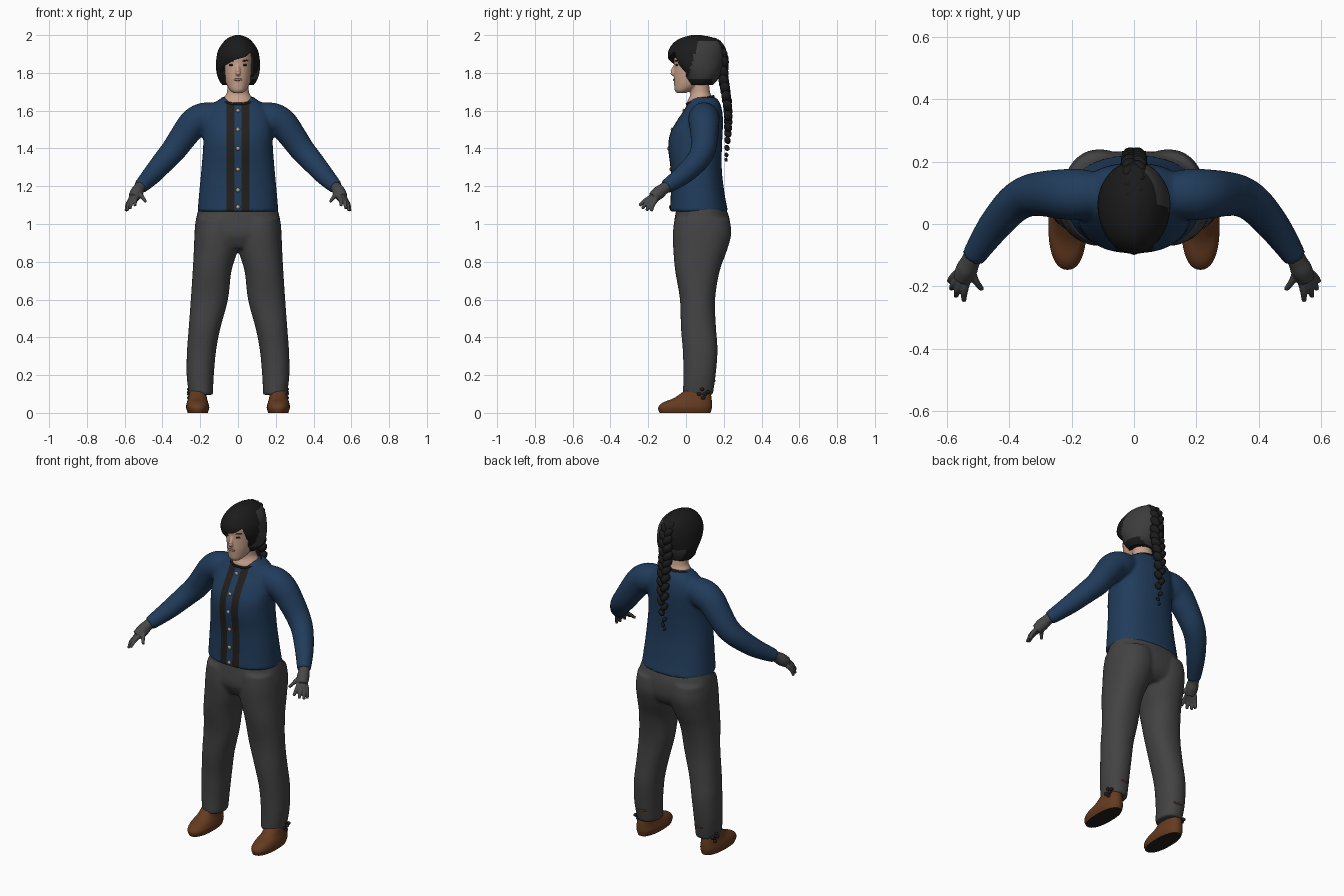
import bpy, bmesh, math
from mathutils import Vector, Matrix, Euler
from mathutils.bvhtree import BVHTree

cube = bpy.data.objects.get("Cube")
if cube:
    bpy.data.objects.remove(cube)


def material(name, rgb):
    m = bpy.data.materials.new(name)
    m.use_nodes = True
    m.diffuse_color = (*rgb, 1)
    m.node_tree.nodes["Principled BSDF"].inputs["Base Color"].default_value = (*rgb, 1)
    return m


BLUE = material("navy knit", (.015, .045, .105))
TRIM = material("black trim", (.016, .014, .013))
GREY = material("charcoal cloth", (.056, .056, .056))
GLOVE = material("grey glove", (.065, .065, .065))
HAIR = material("black hair", (.011, .011, .011))
SHEEN = material("grey hair", (.045, .045, .045))
SKIN = material("skin", (.58, .36, .26))
BROWN = material("brown leather", (.13, .043, .014))
LIP = material("lips", (.36, .16, .12))
BUTTON = material("button beige", (.5, .38, .28))


def spline(rows, n=4):
    """Catmull-Rom refinement of tuples."""
    out = []
    for i in range(len(rows) - 1):
        a, b, c, d = rows[max(i - 1, 0)], rows[i], rows[i + 1], rows[min(i + 2, len(rows) - 1)]
        for k in range(n):
            t = k / n
            out.append(tuple(q + .5 * t * (r - p + t * (2 * p - 5 * q + 4 * r - s + t * (3 * (q - r) + s - p)))
                             for p, q, r, s in zip(a, b, c, d)))
    return out + [rows[-1]]


def skin_rings(bm, rings):
    loops = [[bm.verts.new(p) for p in ring] for ring in rings]
    n = len(loops[0])
    faces = [bm.faces.new((a[i], a[(i + 1) % n], b[(i + 1) % n], b[i]))
             for a, b in zip(loops, loops[1:]) for i in range(n)]
    faces += [bm.faces.new(loops[0][::-1]), bm.faces.new(loops[-1])]
    bmesh.ops.recalc_face_normals(bm, faces=faces)


def loft(bm, rows, power=2.0, side=1, n=40):
    """Stack of rounded sections, each row is z, x min, x max, y min, y max."""
    rings = []
    for z, x0, x1, y0, y1 in spline(rows):
        ring = []
        for i in range(n):
            a = math.tau * i / n
            c, s = (math.copysign(abs(v) ** (2 / power), v) for v in (math.cos(a), math.sin(a)))
            ring.append((side * ((x0 + x1) / 2 + c * (x1 - x0) / 2), (y0 + y1) / 2 + s * (y1 - y0) / 2, z))
        rings.append(ring)
    skin_rings(bm, rings)


def tube(bm, points, side=1, n=16):
    """Round limb through x, y, z, radius points."""
    pts = spline(points)
    pos = [Vector((side * p[0], p[1], p[2])) for p in pts]
    rings = []
    for i, p in enumerate(pos):
        q = (pos[min(i + 1, len(pos) - 1)] - pos[max(i - 1, 0)]).to_track_quat('Z', 'Y')
        rings.append([p + q @ Vector((math.cos(math.tau * k / n), math.sin(math.tau * k / n), 0)) * pts[i][3]
                      for k in range(n)])
    skin_rings(bm, rings)


def blob(bm, loc, size, rot=(0, 0, 0), index=0):
    m = Matrix.LocRotScale(Vector(loc), Euler(rot), Vector(size))
    verts = bmesh.ops.create_icosphere(bm, subdivisions=2, radius=1, matrix=m)["verts"]
    for f in {f for v in verts for f in v.link_faces}:
        f.material_index = index


def bake(obj):
    bpy.context.view_layer.update()
    dg = bpy.context.evaluated_depsgraph_get()
    me = bpy.data.meshes.new_from_object(obj.evaluated_get(dg))
    obj.modifiers.clear()
    obj.data = me


def paint(obj, mats, rule=None):
    obj.data.materials.clear()
    for m in mats:
        obj.data.materials.append(m)
    if rule:
        for p in obj.data.polygons:
            p.material_index = rule(p.center, p.normal)
    obj.data.shade_smooth()
    obj.data.set_sharp_from_angle(angle=math.radians(45))


def make(name, bm, mats, rule=None, voxel=0, smooth=4):
    me = bpy.data.meshes.new(name)
    bm.to_mesh(me)
    bm.free()
    obj = bpy.data.objects.new(name, me)
    bpy.context.collection.objects.link(obj)
    if voxel:
        r = obj.modifiers.new("blend", 'REMESH')
        r.mode, r.voxel_size = 'VOXEL', voxel
        s = obj.modifiers.new("soften", 'SMOOTH')
        s.iterations = smooth
        bake(obj)
    paint(obj, mats, rule)
    return obj


def front_of(obj):
    """Returns a function giving the front surface point at x, z."""
    bpy.context.view_layer.update()
    tree = BVHTree.FromObject(obj, bpy.context.evaluated_depsgraph_get())
    return lambda x, z: tree.ray_cast(Vector((x, -1, z)), Vector((0, 1, 0)))[0] or Vector((x, -.06, z))


def sym(rows):
    return [(z, -w, w, y0, y1) for z, w, y0, y1 in rows]


# Cardigan: torso and sleeves blended together
bm = bmesh.new()
loft(bm, sym([(1.065, .214, -.086, .223), (1.15, .207, -.081, .206), (1.28, .195, -.081, .19),
              (1.4, .185, -.094, .19), (1.48, .184, -.084, .194), (1.55, .18, -.046, .196),
              (1.6, .165, -.012, .191), (1.645, .12, .012, .178), (1.672, .08, .035, .155)]), power=2.3)
for s in (1, -1):
    tube(bm, [(.11, .095, 1.575, .07), (.18, .095, 1.56, .083), (.235, .096, 1.532, .08),
              (.29, .097, 1.462, .073), (.34, .09, 1.392, .067), (.39, .06, 1.335, .061),
              (.455, -.015, 1.26, .052), (.518, -.108, 1.195, .038)], s, 24)
cardigan = make("cardigan", bm, [BLUE], voxel=.009, smooth=6)

# Dark button bands cut into the front
bm = bmesh.new()
bm.from_mesh(cardigan.data)
for x in (-.062, -.019, .019, .062):
    bmesh.ops.bisect_plane(bm, geom=bm.verts[:] + bm.edges[:] + bm.faces[:], plane_co=(x, 0, 0), plane_no=(1, 0, 0))
bm.to_mesh(cardigan.data)
bm.free()
paint(cardigan, [BLUE, TRIM], lambda c, n: int(.019 < abs(c.x) < .062 and c.y < .05 and n.y < -.1))

bm = bmesh.new()
surface = front_of(cardigan)
for z in (1.09, 1.18, 1.29, 1.4, 1.5, 1.6):
    blob(bm, surface(0, z), (.011, .006, .011))
make("buttons", bm, [BUTTON])

bm = bmesh.new()
ring = [(.088 * math.cos(a), .075 + .07 * math.sin(a), 1.656 + .02 * math.sin(a), .007)
        for a in (math.tau * i / 16 for i in range(17))]
tube(bm, ring, n=8)
make("collar_trim", bm, [TRIM])

# Trousers
bm = bmesh.new()
loft(bm, sym([(.87, .1, -.03, .18), (.9, .2, -.05, .215), (.95, .229, -.068, .234),
              (1.03, .222, -.06, .23), (1.11, .2, -.045, .2)]), power=2.3)
for s in (1, -1):
    loft(bm, [(.095, .133, .259, -.017, .142), (.2, .128, .272, -.014, .157), (.33, .116, .27, -.017, .167),
              (.45, .093, .261, -.027, .159), (.6, .053, .25, -.032, .154), (.75, .035, .24, -.057, .178),
              (.86, .002, .234, -.067, .217), (.95, -.01, .23, -.07, .24), (1.03, .0, .22, -.06, .23)], 2.2, s)
make("trousers", bm, [GREY], voxel=.009, smooth=5)

for s, label in ((1, "left"), (-1, "right")):
    # Shoe with dark sole
    bm = bmesh.new()
    loft(bm, [(0, .16, .266, -.14, .13), (.028, .152, .275, -.147, .137), (.055, .158, .271, -.122, .137),
              (.08, .165, .263, -.06, .135), (.125, .168, .255, .0, .128)], 2.3, s)
    make(label + "_shoe", bm, [BROWN, TRIM], lambda c, n: int(n.z < -.6))

    # Ankle lace and leather tab
    bm = bmesh.new()
    for y, z in ((.07, .1), (.085, .125), (.1, .1), (.09, .08), (.115, .11)):
        blob(bm, (s * .258, y, z), (.012, .012, .01))
    make(label + "_lace", bm, [TRIM])
    bm = bmesh.new()
    blob(bm, (s * .19, .149, .17), (.03, .007, .006))
    make(label + "_leg_tab", bm, [BROWN])

    # Glove: palm, four fingers and thumb
    bm = bmesh.new()
    tube(bm, [(.51, -.09, 1.205, .031), (.525, -.12, 1.185, .031), (.537, -.145, 1.165, .035),
              (.552, -.175, 1.14, .03)], s)
    for base, tip in (((.535, -.175, 1.145), (.546, -.247, 1.097)), ((.55, -.18, 1.138), (.572, -.232, 1.08)),
                      ((.562, -.172, 1.132), (.587, -.208, 1.07)), ((.568, -.158, 1.13), (.593, -.183, 1.068)),
                      ((.525, -.14, 1.17), (.488, -.21, 1.118))):
        b, t = Vector(base), Vector(tip)
        m = b.lerp(t, .5) + Vector((.004, -.004, .004))
        tube(bm, [(*b, .014), (*m, .012), (*t, .008)], s, 10)
    make(label + "_glove", bm, [GLOVE], voxel=.004, smooth=2)

# Head, nose and neck
bm = bmesh.new()
loft(bm, sym([(1.694, .026, -.05, .0), (1.71, .044, -.06, .04), (1.74, .061, -.063, .1), (1.78, .072, -.065, .14),
              (1.84, .077, -.062, .15), (1.9, .075, -.062, .15), (1.95, .05, -.03, .12)]))
loft(bm, sym([(1.6, .088, .008, .15), (1.645, .084, .006, .147), (1.675, .07, .02, .135),
              (1.7, .058, .023, .127), (1.76, .055, .02, .12)]))
tube(bm, [(0, -.054, 1.85, .007), (0, -.064, 1.825, .01), (0, -.072, 1.802, .013), (0, -.058, 1.792, .011)])
head = make("head", bm, [SKIN], voxel=.005, smooth=3)
surface = front_of(head)

bm = bmesh.new()
for s in (1, -1):
    blob(bm, surface(s * .036, 1.842), (.014, .004, .006), (0, 0, s * .4))
    blob(bm, surface(s * .037, 1.865), (.021, .004, .004), (0, -s * .12, s * .4))
make("eyes_and_brows", bm, [HAIR])
bm = bmesh.new()
blob(bm, surface(0, 1.764), (.024, .005, .007))
make("mouth", bm, [LIP])

# Hair with a swept fringe opening
bm = bmesh.new()
loft(bm, sym([(1.735, .082, .012, .14), (1.76, .1, -.008, .165), (1.8, .113, -.035, .186), (1.84, .117, -.075, .198),
              (1.88, .114, -.095, .202), (1.92, .105, -.092, .2), (1.96, .08, -.065, .188),
              (1.985, .052, -.025, .15), (2.0, .015, .03, .08)]), n=64)
hair = make("hair", bm, [HAIR])
bm = bmesh.new()
outline = [(-.088, 1.6), (-.082, 1.8), (-.074, 1.835), (-.02, 1.868), (.04, 1.885), (.07, 1.912), (.082, 1.87),
           (.086, 1.6)]
skin_rings(bm, [[(x, y, z) for x, z in outline] for y in (-.3, .0)])
cutter = make("fringe_cutter", bm, [HAIR])
cutter.hide_render = True
cut = hair.modifiers.new("fringe", 'BOOLEAN')
cut.operation, cut.object = 'DIFFERENCE', cutter
bake(hair)
bpy.data.objects.remove(cutter)
paint(hair, [HAIR, SHEEN], lambda c, n: int(
    (c.x > .035 and c.y > .03 + (c.z - 1.85) * .3 and 1.77 < c.z < 1.965) or (c.y > .14 and c.z < 1.82)))

# Plait: crossing lobes down the back, tapering to a tail
bm = bmesh.new()
path = spline([(0, .1, 1.975, .024), (0, .168, 1.95, .03), (0, .198, 1.88, .034), (0, .197, 1.78, .035),
               (0, .21, 1.7, .034), (0, .222, 1.6, .031), (0, .222, 1.48, .025), (0, .212, 1.34, .011)], 4)
for i, (x, y, z, r) in enumerate(path):
    s = 1 if i % 2 else -1
    blob(bm, (s * r * .45, y, z), (r * .68, r * .8, r * 1.05), (.25, s * .6, 0), int(i % 5 == 2))
make("plait", bm, [HAIR, SHEEN])
